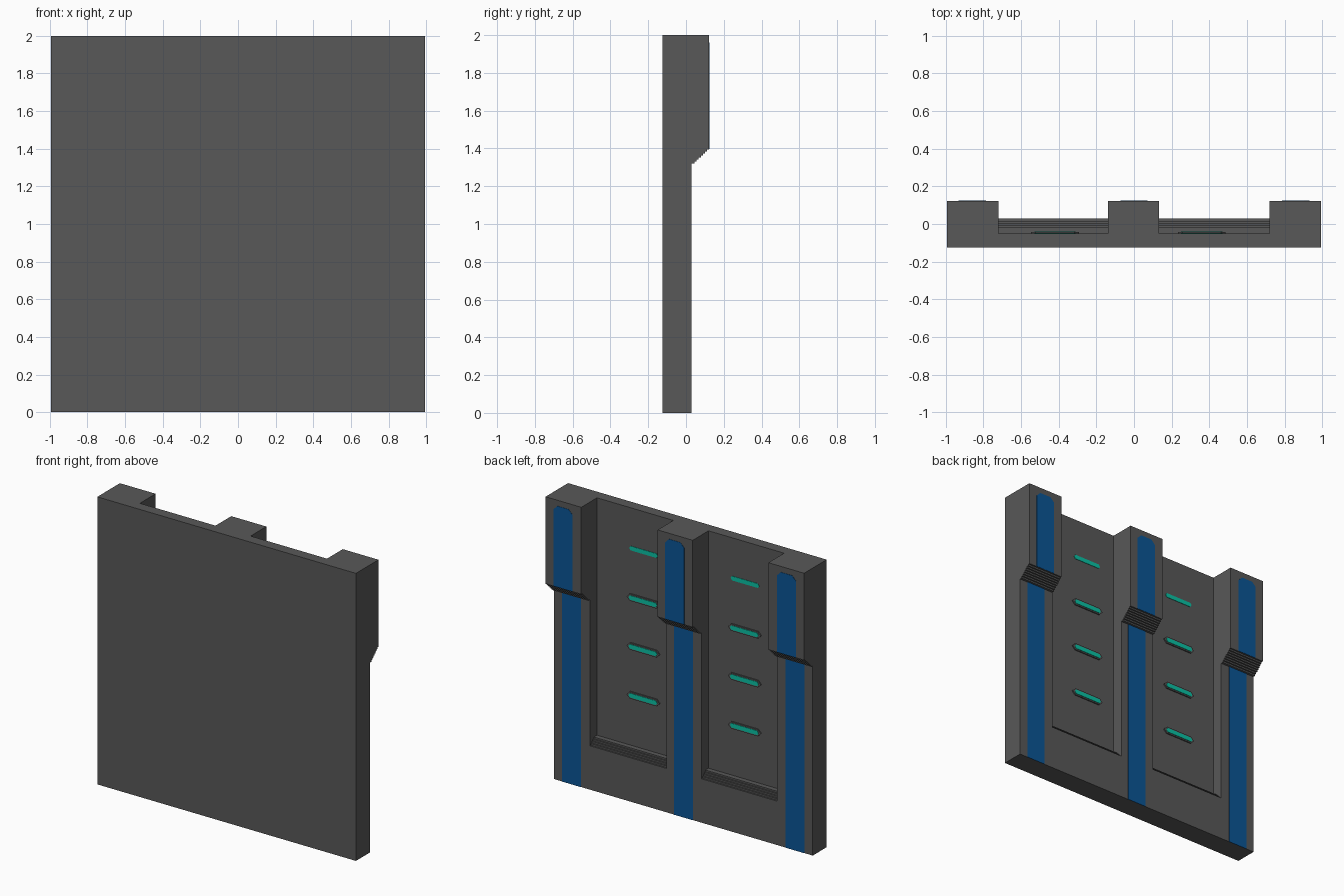
import bpy, bmesh

if "Cube" in bpy.data.objects:
    bpy.data.objects.remove(bpy.data.objects["Cube"])

def material(name, rgb):
    m = bpy.data.materials.new(name)
    m.diffuse_color = (*rgb, 1)
    m.use_nodes = True
    m.node_tree.nodes["Principled BSDF"].inputs["Base Color"].default_value = m.diffuse_color
    return m

GREY = material("dark_grey", (0.098, 0.098, 0.098))
BLUE = material("deep_blue", (0.003, 0.09, 0.30))
TEAL = material("teal_light", (0.003, 0.53, 0.37))

def finish(name, bm, mat):
    bmesh.ops.recalc_face_normals(bm, faces=bm.faces)
    me = bpy.data.meshes.new(name)
    bm.to_mesh(me)
    bm.free()
    me.materials.append(mat)
    ob = bpy.data.objects.new(name, me)
    bpy.context.collection.objects.link(ob)
    return ob

def extrude_x(name, profile, x0, x1, mat, caps=True):
    """Run a (y, z) profile along x."""
    bm = bmesh.new()
    a = [bm.verts.new((x0, y, z)) for y, z in profile]
    b = [bm.verts.new((x1, y, z)) for y, z in profile]
    n = len(profile)
    for i in range(n):
        j = (i + 1) % n
        bm.faces.new((a[i], a[j], b[j], b[i]))
    if caps:
        bm.faces.new(a)
        bm.faces.new(b)
    return finish(name, bm, mat)

def plate(name, outline, y0, y1, mat):
    """Thin plate: (x, z) outline extruded towards the back."""
    bm = bmesh.new()
    f = bm.faces.new([bm.verts.new((x, y0, z)) for x, z in outline])
    r = bmesh.ops.extrude_face_region(bm, geom=[f])
    for v in r["geom"]:
        if isinstance(v, bmesh.types.BMVert):
            v.co.y = y1
    return finish(name, bm, mat)

FRONT, BACK, MID, DEEP = -0.125, 0.123, 0.028, -0.05

# columns with a stepped overhang
N = 7
col = [(FRONT, 0), (MID, 0), (MID, 1.32)]
y, z = 0.045, 1.32
dy, dz = (BACK - y) / N, 0.075 / N
col.append((y, z))
for i in range(N):
    z += dz
    col.append((y, z))
    if i < N - 1:
        y += dy
        col.append((y, z))
col += [(BACK, z), (BACK, 2), (FRONT, 2)]
for name, x0, x1 in (("left", -0.995, -0.72), ("middle", -0.138, 0.132), ("right", 0.72, 0.995)):
    extrude_x(name + "_column", col, x0, x1, GREY)

# recessed bays with a stepped sill
bay = [(FRONT, 0), (MID, 0), (MID, 0.305)]
y, z = MID, 0.305
for i in range(4):
    y -= 0.011
    bay.append((y, z))
    z += 0.011
    bay.append((y, z))
bay += [(DEEP, z), (DEEP, 2), (FRONT, 2)]
extrude_x("left_bay", bay, -0.72, -0.138, GREY, caps=False)
extrude_x("right_bay", bay, 0.132, 0.72, GREY, caps=False)

# blue stripes down each column
for name, cx in (("left", -0.86), ("middle", 0.0), ("right", 0.86)):
    l, r = cx - 0.073, cx + 0.073
    plate(name + "_lower_stripe", [(l, 0), (r, 0), (r, 1.32), (l, 1.32)], MID, MID + 0.002, BLUE)
    plate(name + "_upper_stripe",
          [(l, 1.396), (r, 1.396), (r, 1.93), (r - 0.03, 1.96), (l + 0.03, 1.96), (l, 1.93)],
          BACK, BACK + 0.002, BLUE)

def bar(cx, cz, w, h, c):
    """Bar outline with chamfered ends."""
    return [(cx - w, cz), (cx - w + c, cz - h), (cx + w - c, cz - h),
            (cx + w, cz), (cx + w - c, cz + h), (cx - w + c, cz + h)]

# light bars, the lower three in raised frames
for side, cx in (("left", -0.42), ("right", 0.36)):
    for i in range(4):
        cz = 1.72 - 0.34 * i
        base = DEEP
        if i:
            base = DEEP + 0.008
            plate(f"{side}_light_frame_{i}", bar(cx, cz, 0.127, 0.024, 0.024), DEEP, base, GREY)
        plate(f"{side}_light_{i}", bar(cx, cz, 0.11, 0.015, 0.01), base, base + 0.003, TEAL)
